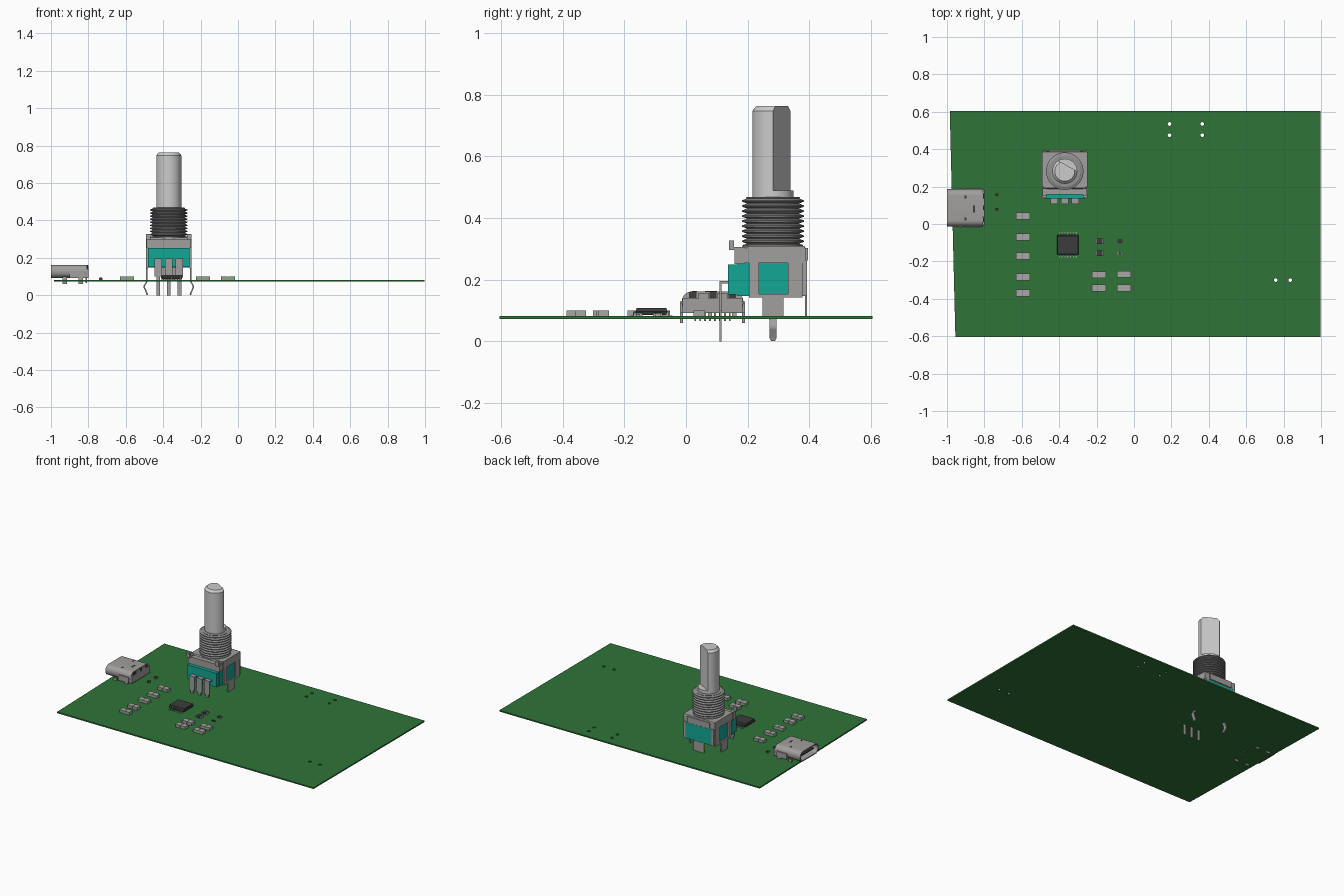
import bpy, bmesh, math
from mathutils import Vector

if "Cube" in bpy.data.objects:
    bpy.data.objects.remove(bpy.data.objects["Cube"])


def material(name, rgb):
    m = bpy.data.materials.new(name)
    m.diffuse_color = (*rgb, 1)
    m.use_nodes = True
    m.node_tree.nodes["Principled BSDF"].inputs["Base Color"].default_value = m.diffuse_color
    return m


GREEN = material("board_green", (.029, .175, .04))
METAL = material("sheet_metal_grey", (.36, .35, .34))
SILVER = material("shaft_silver", (.60, .60, .60))
THREAD = material("thread_grey", (.29, .29, .29))
TEAL = material("teal_plastic", (.006, .39, .30))
BLACK = material("chip_black", (.045, .045, .048))
PAD = material("pad_grey", (.40, .39, .38))
SAGE = material("block_side_sage", (.30, .37, .28))


def finish(name, bm, mats, smooth=False):
    bmesh.ops.recalc_face_normals(bm, faces=bm.faces)
    me = bpy.data.meshes.new(name)
    bm.to_mesh(me)
    bm.free()
    ob = bpy.data.objects.new(name, me)
    bpy.context.collection.objects.link(ob)
    for m in mats if isinstance(mats, list) else [mats]:
        me.materials.append(m)
    if smooth:
        bpy.ops.object.select_all(action='DESELECT')
        ob.select_set(True)
        bpy.context.view_layer.objects.active = ob
        bpy.ops.object.shade_smooth_by_angle(angle=math.radians(30))
    return ob


def add_box(bm, x0, x1, y0, y1, z0, z1):
    v = bmesh.ops.create_cube(bm, size=1)['verts']
    for p in v:
        p.co = Vector(((x0 + x1) / 2 + p.co.x * (x1 - x0), (y0 + y1) / 2 + p.co.y * (y1 - y0),
                       (z0 + z1) / 2 + p.co.z * (z1 - z0)))


def boxes(name, mat, items):
    bm = bmesh.new()
    for b in items:
        add_box(bm, *b)
    return finish(name, bm, mat)


def loft(name, mat, rings, smooth=False):
    """Skin equal-length rings of points and cap both ends."""
    bm = bmesh.new()
    rs = [[bm.verts.new(p) for p in r] for r in rings]
    n = len(rs[0])
    for a, b in zip(rs, rs[1:]):
        for i in range(n):
            j = (i + 1) % n
            bm.faces.new((a[i], a[j], b[j], b[i]))
    bm.faces.new(rs[0])
    bm.faces.new(rs[-1])
    return finish(name, bm, mat, smooth)


def circle(r, z, n=48):
    return [(EX + r * math.cos(2 * math.pi * i / n), EY + r * math.sin(2 * math.pi * i / n), z) for i in range(n)]


def rect(cx, cy, hx, hy, z):
    return [(cx - hx, cy - hy, z), (cx + hx, cy - hy, z), (cx + hx, cy + hy, z), (cx - hx, cy + hy, z)]


EX, EY, TOP = -.37, .282, .082      # encoder axis and board top

# circuit board with drilled holes
outline = [(-.955, -.604), (.998, -.604), (.998, .605), (-.985, .605)]
board = loft("circuit_board", GREEN, [[(x, y, z) for x, y in outline] for z in (.073, TOP)])
bm = bmesh.new()
for hx, hy in [(.19, .535), (.365, .535), (.19, .475), (.365, .475), (.758, -.3), (.835, -.3)]:
    v = bmesh.ops.create_cone(bm, cap_ends=True, segments=20, radius1=.01, radius2=.01, depth=.1)['verts']
    bmesh.ops.translate(bm, verts=v, vec=(hx, hy, .078))
cutter = finish("hole_cutter", bm, GREEN)
cutter.hide_render = True
cutter.hide_set(True)
mod = board.modifiers.new("holes", 'BOOLEAN')
mod.object, mod.operation, mod.solver = cutter, 'DIFFERENCE', 'EXACT'

# encoder shaft: round base, then a D section with a chamfered tip
FLAT = .0325


def d_ring(r, z, n=40):
    phi, mid = math.acos(FLAT / r), math.radians(61)
    a0, span = mid + phi, 2 * math.pi - 2 * phi
    return [(EX + r * math.cos(a0 + span * i / n), EY + r * math.sin(a0 + span * i / n), z) for i in range(n + 1)]


loft("shaft_base", SILVER, [circle(.067, .44), circle(.067, .489)], True)
loft("shaft", SILVER, [d_ring(.067, .489), d_ring(.067, .748), d_ring(.053, .764)], True)

# threaded bushing
rings = [circle(.098, .305), circle(.098, .313), circle(.086, .316)]
PITCH = .0163
for i in range(9):
    z = .318 + i * PITCH
    rings += [circle(.086, z), circle(.1, z + .005), circle(.1, z + .0095), circle(.086, z + .0145)]
rings += [circle(.088, .466), circle(.085, .468)]
loft("threaded_bushing", THREAD, rings, True)

# encoder body
boxes("encoder_plastic_body", TEAL, [
    (EX - .112, EX + .112, .165, .39, .148, .258),
    (EX - .11, EX + .11, .136, .17, .153, .25)])
loft("encoder_top_cover", METAL, [rect(EX, .288, .117, .1, .255), rect(EX, .288, .117, .1, .303),
                                  rect(EX, .288, .112, .096, .309)])
parts = [(EX - .12, EX + .12, .157, .19, .252, .3),       # front lip
         (EX - .085, EX + .085, .385, .396, .262, .303),  # rear lip
         (EX - .04, EX + .04, .386, .392, .078, .15)]     # rear tab
for s in (-1, 1):
    def side(a, b, *r):
        return (EX + min(s * a, s * b), EX + max(s * a, s * b), *r)
    parts += [side(.111, .121, .198, .385, .262, .309),   # side plate band
              side(.111, .121, .204, .236, .143, .27),    # front column
              side(.111, .121, .33, .378, .143, .27),     # rear column
              side(.111, .121, .236, .33, .143, .154),    # lower band
              side(.098, .122, .14, .156, .302, .328),    # front hooks
              side(.098, .118, .14, .19, .296, .306),
              side(.1, .114, .378, .393, .148, .262)]     # rear corner posts
boxes("encoder_frame", METAL, parts)

# bent side legs
for s, name in ((-1, "left"), (1, "right")):
    loft("encoder_leg_" + name, METAL, [
        rect(EX + s * o, EY, .004, w, z) for o, w, z in
        [(.117, .034, .146), (.117, .034, .082), (.117, .013, .08), (.119, .012, .07), (.131, .012, .05),
         (.131, .012, .042), (.118, .012, .012), (.115, .006, .001)]])

# three terminal pins
parts = []
for dx in (-.057, 0, .057):
    x = EX + dx
    parts += [(x - .02, x + .02, .108, .15, .188, .196),
              (x - .02, x + .02, .108, .115, .1, .19),
              (x - .01, x + .01, .108, .115, 0, .1)]
boxes("encoder_pins", METAL, parts)

# charging socket: hollow rounded shell open to the left
UY, UZ = .086, .127


def slot(x, hw, hh, r, n=8):
    pts = []
    for k, (sy, sz) in enumerate([(1, 1), (-1, 1), (-1, -1), (1, -1)]):
        for i in range(n + 1):
            a = math.pi / 2 * (k + i / n)
            pts.append((x, UY + sy * (hw - r) + r * math.cos(a), UZ + sz * (hh - r) + r * math.sin(a)))
    return pts


loft("socket_shell", METAL, [slot(-.84, .092, .028, .026), slot(-1, .092, .028, .026),
                             slot(-1, .1, .035, .033), slot(-.806, .1, .035, .033)], True)
boxes("socket_tongue", BLACK, [(-.985, -.83, .02, .152, .122, .132)])
boxes("socket_bracket", METAL, [(-.9, -.82, -.02, .192, .092, .13),
                                (-.83, -.8, -.012, .184, .092, .14),
                                (-.83, -.8, .04, .075, .13, .158),
                                (-.83, -.8, .1, .135, .13, .158)])
boxes("socket_slots", BLACK, [(-.825, -.802, y - .012, y + .012, .14, .1605) for y in (.022, .0875, .15)]
      + [(-.86, -.85, .062, .1, .16, .163), (-.905, -.895, .02, .035, .16, .163),
         (-.905, -.895, .137, .152, .16, .163)])
parts = [(x - .012, x + .012, y - .005, y + .005, .06, .1) for x in (-.925, -.84) for y in (-.014, .186)]
parts += [(-.815 - .02 * (i % 2), -.808 - .02 * (i % 2), y - .003, y + .003, .066, .1)
          for i, y in enumerate([.03 + .016 * k for k in range(8)])]
boxes("socket_pins", METAL, parts)

# grey two-part blocks with sage long sides
block_spots = [(-.594, y) for y in (.043, -.07, -.171, -.283, -.369)]
block_spots += [(-.187, -.272), (-.053, -.268), (-.187, -.342), (-.053, -.342)]
bm = bmesh.new()
for x, y in block_spots:
    add_box(bm, x - .037, x - .001, y - .018, y + .018, TOP - .002, .101)
    add_box(bm, x + .001, x + .037, y - .018, y + .018, TOP - .002, .101)
    add_box(bm, x - .001, x + .001, y - .017, y + .017, TOP - .002, .098)
for f in bm.faces:
    f.material_index = int(abs(f.normal.y) > .5)
finish("surface_blocks", bm, [PAD, SAGE])

# control chip with two rows of leads
CX, CY = -.354, -.112
loft("chip_body", BLACK, [rect(CX, CY, .054, .047, .086), rect(CX, CY, .058, .052, .097),
                          rect(CX, CY, .055, .048, .108)])
parts = []
for i in range(7):
    x = CX - .045 + i * .015
    for s in (-1, 1):
        for a, b, z0, z1 in ((.045, .06, .094, .098), (.056, .06, .083, .098), (.056, .068, .081, .085)):
            parts.append((x - .003, x + .003, CY + min(s * a, s * b), CY + max(s * a, s * b), z0, z1))
boxes("chip_leads", METAL, parts)

# tiny dark components with metal ends
bodies, ends = [], []
for x, y, hx, hy, h in [(-.183, -.092, .02, .015, .012), (-.183, -.156, .02, .015, .012),
                        (-.075, -.092, .014, .009, .01), (-.075, -.156, .012, .006, .007),
                        (-.734, .156, .009, .007, .012), (-.734, .078, .009, .007, .012)]:
    bodies.append((x - hx * .7, x + hx * .7, y - hy, y + hy, TOP - .002, TOP + h))
    for s in (-1, 1):
        ends.append((x + s * hx * .85 - hx * .15, x + s * hx * .85 + hx * .15, y - hy, y + hy,
                     TOP - .002, TOP + h * .9))
boxes("small_component_bodies", BLACK, bodies)
boxes("small_component_ends", PAD, ends)
